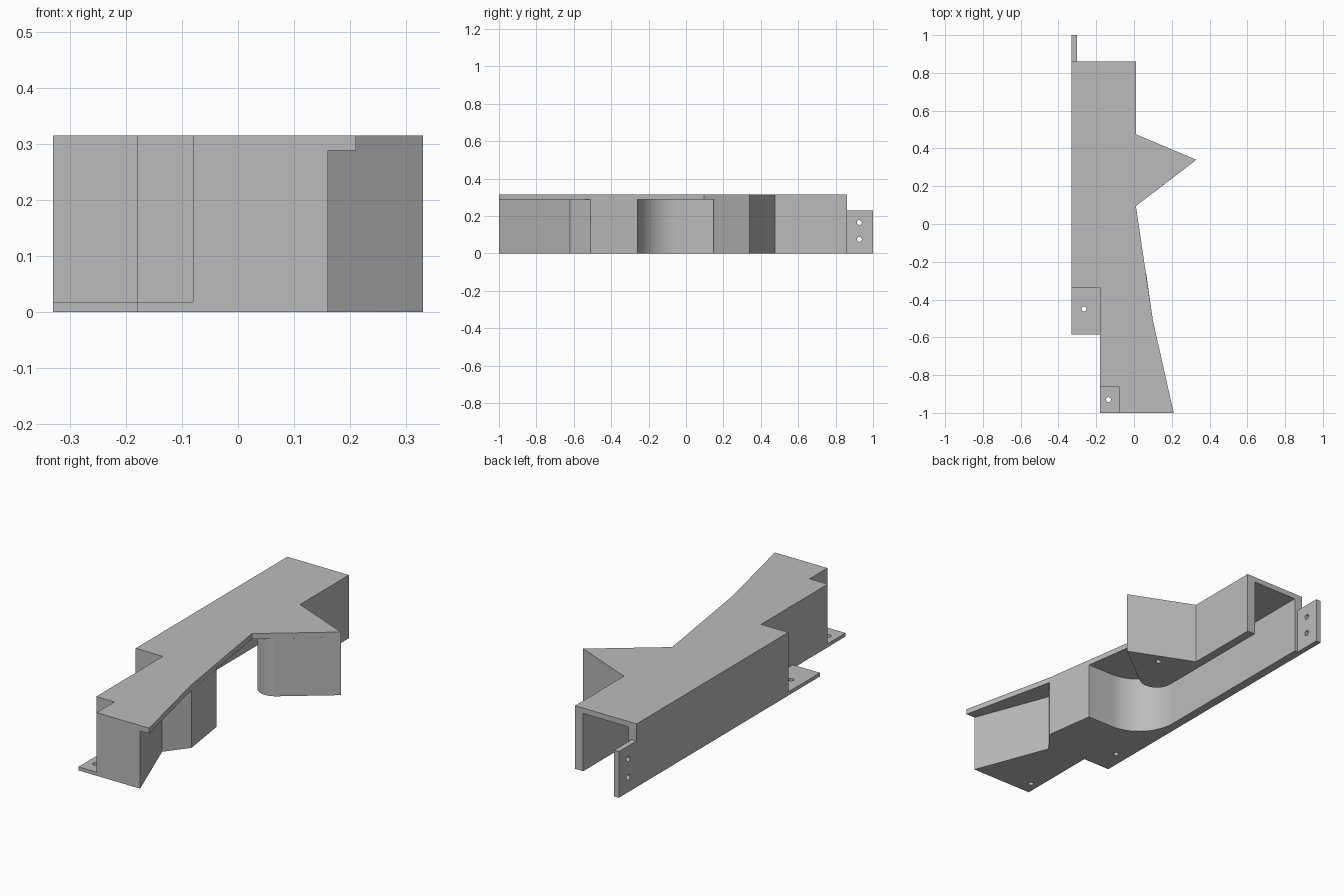
import bpy, bmesh, math
from mathutils import Vector, Matrix

if "Cube" in bpy.data.objects:
    bpy.data.objects.remove(bpy.data.objects["Cube"], do_unlink=True)

grey = bpy.data.materials.new("plain_grey")
grey.use_nodes = True
grey.diffuse_color = (0.5, 0.5, 0.5, 1)
grey.node_tree.nodes["Principled BSDF"].inputs["Base Color"].default_value = (0.5, 0.5, 0.5, 1)

TOP, UNDER, TAB = 0.315, 0.288, 0.018
LEFT, WALL = -0.33, 0.045


def fillet(before, corner, after, radius, steps=20):
    """Points of a rounded corner between two straight edges."""
    c = Vector(corner)
    a = (Vector(before) - c).normalized()
    b = (Vector(after) - c).normalized()
    half = a.angle(b) / 2
    centre = c + (a + b).normalized() * radius / math.sin(half)
    start = c + a * radius / math.tan(half) - centre
    end = c + b * radius / math.tan(half) - centre
    sweep = start.angle_signed(end)
    return [tuple(centre + Matrix.Rotation(-sweep * i / steps, 2) @ start)
            for i in range(steps + 1)]


def prism(name, outline, z0, z1):
    """Extrude a plan outline between two heights."""
    bm = bmesh.new()
    face = bm.faces.new([bm.verts.new((x, y, z0)) for x, y in outline])
    out = bmesh.ops.extrude_face_region(bm, geom=[face])
    moved = [v for v in out["geom"] if isinstance(v, bmesh.types.BMVert)]
    bmesh.ops.translate(bm, verts=moved, vec=(0, 0, z1 - z0))
    bmesh.ops.recalc_face_normals(bm, faces=bm.faces)
    mesh = bpy.data.meshes.new(name)
    bm.to_mesh(mesh)
    bm.free()
    mesh.materials.append(grey)
    obj = bpy.data.objects.new(name, mesh)
    bpy.context.collection.objects.link(obj)
    return obj


def box(name, x0, x1, y0, y1, z0, z1):
    return prism(name, [(x0, y0), (x1, y0), (x1, y1), (x0, y1)], z0, z1)


def drill(obj, centre, axis="Z", depth=0.1):
    """Cut a screw hole and drop the cutter."""
    turn = (0, math.pi / 2, 0) if axis == "X" else (0, 0, 0)
    bpy.ops.mesh.primitive_cylinder_add(vertices=24, radius=0.013, depth=depth,
                                        location=centre, rotation=turn)
    cutter = bpy.context.object
    cutter.hide_render = True
    cutter.data.materials.append(grey)
    mod = obj.modifiers.new("hole", "BOOLEAN")
    mod.operation, mod.solver, mod.object = "DIFFERENCE", "EXACT", cutter
    bpy.ops.object.select_all(action="DESELECT")
    bpy.context.view_layer.objects.active = obj
    obj.select_set(True)
    bpy.ops.object.modifier_apply(modifier=mod.name)
    bpy.data.objects.remove(cutter, do_unlink=True)


def smooth(obj):
    bpy.ops.object.select_all(action="DESELECT")
    bpy.context.view_layer.objects.active = obj
    obj.select_set(True)
    bpy.ops.object.shade_smooth_by_angle(angle=math.radians(30))


# Cover plate with pointed wing and notched corners
prism("top_plate", [
    (LEFT, 0.86), (0.01, 0.86), (0.01, 0.475), (0.33, 0.34), (0.01, 0.095),
    (0.1, -0.51), (0.21, -1), (-0.08, -1), (-0.08, -0.86), (-0.18, -0.86),
    (-0.18, -0.335), (LEFT, -0.335)], UNDER, TOP)

# Solid front block running into the long side wall with a rounded inner corner
inner = LEFT + WALL
mouth, corner, rear = (0.064, -0.26), (inner, -0.26), (inner, 0.86)
body = prism("front_block_and_side_wall", [
    (-0.08, -1), (0.16, -1), (0.015, -0.62), (0.1, -0.51), mouth,
    *fillet(mouth, corner, rear, 0.21), rear,
    (LEFT, 0.86), (LEFT, -0.335), (-0.18, -0.335), (-0.18, -0.86),
    (-0.08, -0.86)], 0, UNDER)
smooth(body)

# Opposite wall with the pointed post, rounded on its inner corner
inner = 0.01 - WALL
rear, corner, tip = (inner, 0.86), (inner, 0.06), (0.33, 0.34)
post = prism("pointed_post_and_short_wall", [
    (0.01, 0.86), rear, *fillet(rear, corner, tip, 0.083), tip, (0.01, 0.475)],
    0, UNDER)
drill(post, (0.15, 0.36, 0))
smooth(post)

# Mounting tabs
side_tab = box("side_tab", LEFT, -0.18, -0.585, -0.335, 0, TAB)
drill(side_tab, (-0.265, -0.45, 0))
front_tab = box("front_tab", -0.18, -0.08, -1, -0.86, 0, TAB)
drill(front_tab, (-0.135, -0.93, 0))
rear_tab = box("rear_tab", LEFT, LEFT + 0.027, 0.86, 1, 0, 0.23)
for height in (0.075, 0.165):
    drill(rear_tab, (LEFT, 0.927, height), "X")
